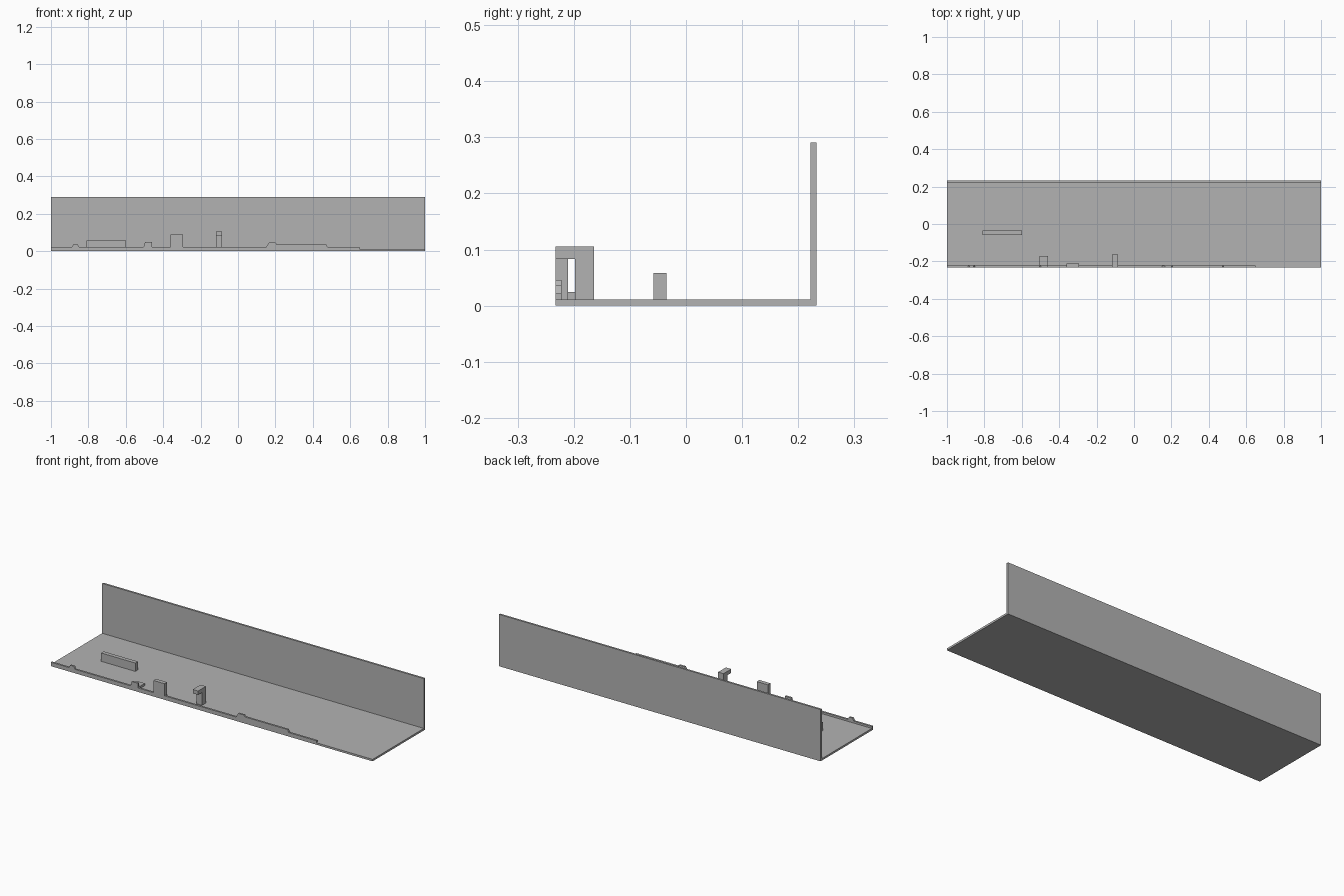
import bpy
import bmesh

cube = bpy.data.objects.get("Cube")
if cube:
    bpy.data.objects.remove(cube, do_unlink=True)

grey = bpy.data.materials.new("plain grey")
grey.use_nodes = True
colour = (0.45, 0.45, 0.45, 1)
grey.diffuse_color = colour
grey.node_tree.nodes["Principled BSDF"].inputs["Base Color"].default_value = colour


def extrude(name, profile, axis, start, end):
    """Extrude a flat outline along x or y; the other coordinate pairs with z."""
    bm = bmesh.new()
    place = (lambda a, z: (start, a, z)) if axis == "x" else (lambda a, z: (a, start, z))
    face = bm.faces.new([bm.verts.new(place(a, z)) for a, z in profile])
    moved = bmesh.ops.extrude_face_region(bm, geom=[face])["geom"]
    step = (end - start, 0, 0) if axis == "x" else (0, end - start, 0)
    bmesh.ops.translate(bm, vec=step,
                        verts=[v for v in moved if isinstance(v, bmesh.types.BMVert)])
    bmesh.ops.recalc_face_normals(bm, faces=bm.faces)
    mesh = bpy.data.meshes.new(name)
    bm.to_mesh(mesh)
    bm.free()
    mesh.materials.append(grey)
    obj = bpy.data.objects.new(name, mesh)
    bpy.context.collection.objects.link(obj)


def box(name, x0, x1, y0, y1, z0, z1):
    extrude(name, [(x0, z0), (x1, z0), (x1, z1), (x0, z1)], "y", y0, y1)


FRONT, BACK, T = -0.233, 0.233, 0.011
LIP = 2 * T

# Floor and back wall in one L-shaped section
extrude("floor_and_back_wall",
        [(FRONT, 0), (BACK, 0), (BACK, 0.291), (BACK - T, 0.291), (BACK - T, T), (FRONT, T)],
        "x", -1, 1)

# Front lip with raised bumps along its top edge
extrude("front_lip",
        [(-1, T), (-1, LIP), (-0.888, LIP), (-0.88, 0.037), (-0.858, 0.037), (-0.85, LIP),
         (-0.505, LIP), (-0.497, 0.048), (-0.46, 0.048), (-0.46, LIP),
         (0.15, LIP), (0.165, 0.046), (0.2, 0.046), (0.207, 0.037),
         (0.472, 0.037), (0.478, LIP), (0.65, LIP), (0.65, T)],
        "y", FRONT, FRONT + T)

# Low tab, front post and loose block on the floor
box("low_tab", -0.505, -0.46, FRONT + T, -0.17, T, 0.024)
box("front_post", -0.362, -0.293, FRONT, -0.21, T, 0.09)
box("floor_block", -0.81, -0.598, -0.058, -0.035, T, 0.058)

# Hook: upright stem with an arm reaching forward
extrude("hook",
        [(-0.198, T), (-0.164, T), (-0.164, 0.105), (FRONT, 0.105),
         (FRONT, 0.083), (-0.198, 0.083)],
        "x", -0.118, -0.085)
